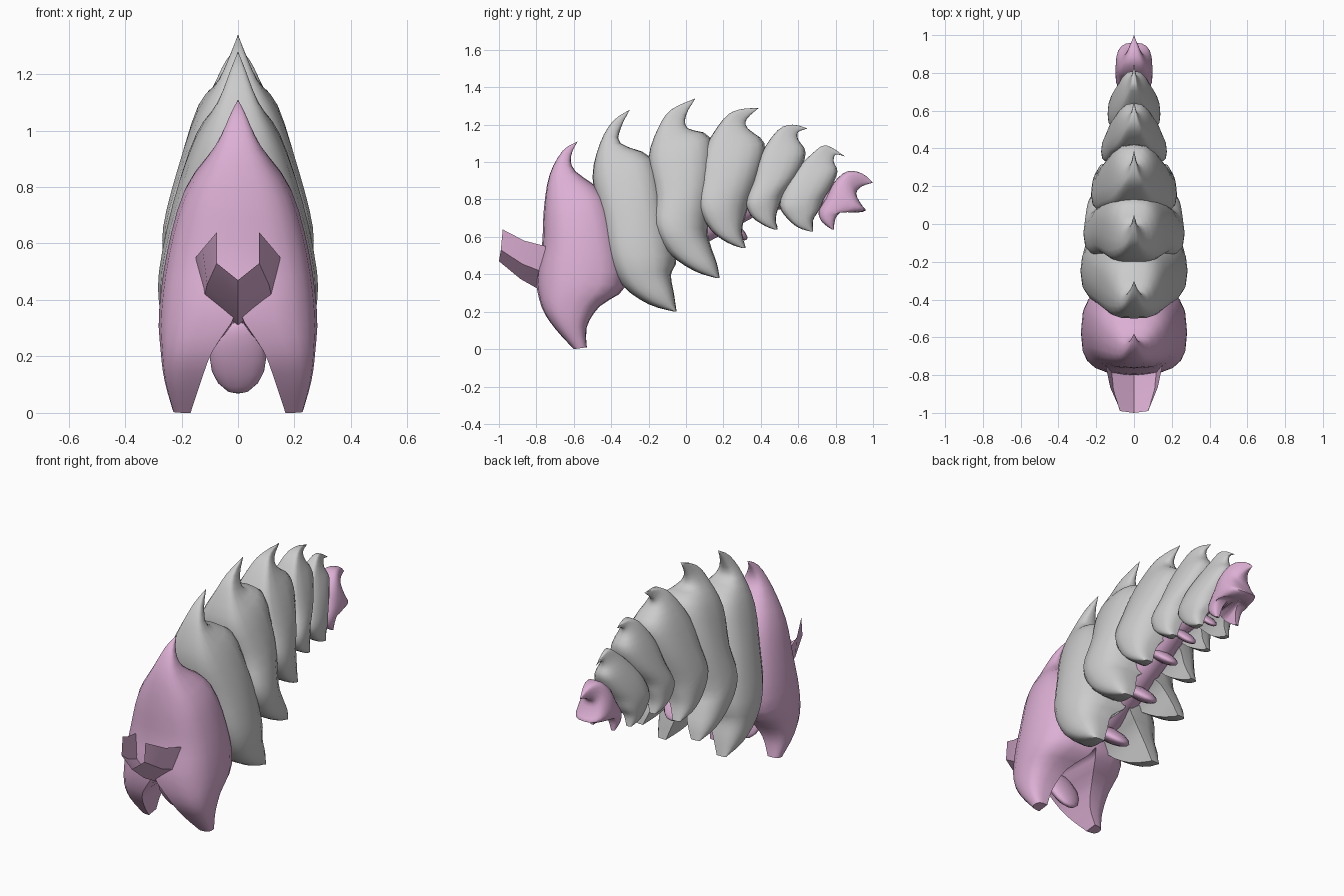
import bpy, bmesh, math
from mathutils import Vector

if "Cube" in bpy.data.objects:
    bpy.data.objects.remove(bpy.data.objects["Cube"])

pink = bpy.data.materials.new("pink")
pink.diffuse_color = (0.72, 0.43, 0.66, 1)
pink.use_nodes = True
pink.node_tree.nodes["Principled BSDF"].inputs["Base Color"].default_value = pink.diffuse_color

# Tapers from spike tip down to foot: outer half-width and inner leg gap
HEAD_W = [0, .11, .30, .68, .90, 1, .98, .93, .82]
BACK_W = [0, .10, .26, .55, .82, 1, .99, .93, .80]
TAIL_W = [0, .25, .55, .85, .98, 1, .98, .93, .80]
GAP = [0, 0, 0, 0, 0, 0, .32, .47, .60]


def spline(vals, sub=3):
    """Catmull-Rom resampling of a list of tuples."""
    p = [Vector(v) for v in vals]
    p = [p[0]] + p + [p[-1]]
    out = []
    for i in range(1, len(p) - 2):
        a, b, c, d = p[i - 1:i + 3]
        for k in range(sub):
            t = k / sub
            out.append(0.5 * (2 * b + (c - a) * t + (2 * a - 5 * b + 4 * c - d) * t * t
                              + (3 * b - a - 3 * c + d) * t ** 3))
    return out + [p[-2]]


def finish(ob, mat=None, angle=45):
    if mat:
        ob.data.materials.append(mat)
    bpy.ops.object.select_all(action='DESELECT')
    ob.select_set(True)
    bpy.context.view_layer.objects.active = ob
    bpy.ops.object.shade_smooth_by_angle(angle=math.radians(angle))


def new_object(name, bm):
    me = bpy.data.meshes.new(name)
    bm.to_mesh(me)
    bm.free()
    ob = bpy.data.objects.new(name, me)
    bpy.context.collection.objects.link(ob)
    return ob


def shell(name, width, front, back, skew=1.0, widths=BACK_W, mat=None):
    """Hooded plate with a top spike and two legs, lofted between side profiles.
    skew > 1 moves the widest part forward so the plate narrows to the rear."""
    fr, ba = spline(front), spline(back)
    taper = spline(list(zip(widths, GAP)))
    n = 10
    bm = bmesh.new()
    rows = []
    for f, b, wg in zip(fr, ba, taper):
        w, g = max(0, wg[0]) * width, max(0, wg[1]) * width
        row = []
        for j in range(n + 1):
            a = math.pi * j / n
            c = math.cos(a)
            s = max(0, math.sin(a)) ** .7 if 0 < j < n else 0
            u = (.5 - .5 * math.copysign(abs(c) ** .75, c)) ** skew
            p = f.lerp(b, u)
            row.append(bm.verts.new((g + (w - g) * s, p[0], p[1])))
        rows.append((row, g))
    for (r, g0), (q, g1) in zip(rows, rows[1:]):
        for j in range(n):
            bm.faces.new((r[j], r[j + 1], q[j + 1], q[j]))
        if g0 + g1 > 0:
            bm.faces.new((r[n], r[0], q[0], q[n]))
    bm.faces.new(rows[-1][0])
    bmesh.ops.remove_doubles(bm, verts=bm.verts, dist=1e-4)
    bmesh.ops.recalc_face_normals(bm, faces=bm.faces)
    ob = new_object(name, bm)
    ob.modifiers.new("mirror", 'MIRROR')
    finish(ob, mat)


# Head plate
shell("head_plate", .28,
      [(-.58, 1.11), (-.66, 1.06), (-.73, .93), (-.76, .75), (-.77, .55), (-.80, .37), (-.77, .22), (-.70, .11), (-.60, 0)],
      [(-.58, 1.11), (-.615, 1.03), (-.59, .95), (-.43, .82), (-.35, .58), (-.32, .34), (-.46, .23), (-.53, .12), (-.53, .01)],
      1.0, HEAD_W, pink)
# Grey back plates, front to rear
shell("back_plate_1", .28,
      [(-.30, 1.28), (-.39, 1.22), (-.46, 1.1), (-.50, .92), (-.46, .70), (-.43, .50), (-.34, .34), (-.20, .24), (-.06, .20)],
      [(-.30, 1.28), (-.345, 1.19), (-.35, 1.1), (-.18, 1.02), (-.11, .80), (-.05, .50), (-.08, .40), (-.065, .30), (-.05, .20)],
      1.15)
shell("back_plate_2", .265,
      [(.05, 1.34), (-.08, 1.28), (-.15, 1.18), (-.20, 1.02), (-.17, .82), (-.18, .67), (-.10, .52), (.04, .42), (.16, .38)],
      [(.05, 1.34), (0, 1.25), (.01, 1.18), (.13, 1.13), (.15, .90), (.12, .64), (.13, .56), (.165, .46), (.18, .38)],
      1.35)
shell("back_plate_3", .225,
      [(.39, 1.29), (.28, 1.28), (.20, 1.23), (.10, 1.07), (.07, .90), (.06, .77), (.13, .64), (.22, .57), (.30, .54)],
      [(.39, 1.29), (.325, 1.23), (.33, 1.18), (.42, 1.10), (.40, .95), (.34, .77), (.31, .69), (.30, .62), (.32, .54)],
      1.6)
shell("back_plate_4", .172,
      [(.65, 1.18), (.57, 1.20), (.49, 1.17), (.40, 1.04), (.36, .90), (.32, .79), (.35, .71), (.42, .66), (.47, .64)],
      [(.65, 1.18), (.60, 1.16), (.60, 1.12), (.64, 1.05), (.60, .93), (.53, .83), (.50, .77), (.48, .70), (.49, .64)],
      1.7)
shell("back_plate_5", .138,
      [(.85, 1.03), (.75, 1.09), (.68, 1.05), (.59, .96), (.53, .87), (.50, .77), (.54, .70), (.60, .65), (.66, .63)],
      [(.85, 1.03), (.80, 1.04), (.79, 1.0), (.81, .95), (.78, .87), (.74, .80), (.71, .74), (.68, .69), (.68, .63)],
      1.6)
# Tail plate
shell("tail_plate", .098,
      [(1.0, .89), (.94, .94), (.86, .95), (.79, .89), (.75, .81), (.71, .74), (.72, .69), (.75, .66), (.78, .64)],
      [(1.0, .89), (.94, .87), (.91, .83), (.94, .77), (.96, .74), (.90, .73), (.84, .74), (.80, .70), (.79, .64)],
      1.2, TAIL_W, pink)

# Open trough-shaped snout
bm = bmesh.new()
tip = [(-.075, -.98, .64), (-.075, -.99, .53), (0, -1, .47), (.075, -.99, .53), (.075, -.98, .64)]
root = [(-.15, -.75, .55), (-.12, -.76, .41), (0, -.77, .31), (.12, -.76, .41), (.15, -.75, .55)]
mid = []
for a, b in zip(tip, root):
    m = Vector(a).lerp(Vector(b), .5)
    mid.append((m.x * 1.12, m.y, m.z - .015))
loops = [[bm.verts.new(p) for p in ring] for ring in (tip, mid, root)]
for r, q in zip(loops, loops[1:]):
    for j in range(4):
        bm.faces.new((r[j], r[j + 1], q[j + 1], q[j]))
finish(new_object("snout", bm), pink, 30)

# Inner body core
cu = bpy.data.curves.new("body_core", 'CURVE')
cu.dimensions = '3D'
cu.bevel_depth = 1
cu.bevel_resolution = 3
cu.use_fill_caps = True
sp = cu.splines.new('POLY')
core = [(-.60, .42, .10), (-.20, .50, .10), (.10, .66, .09), (.40, .80, .07), (.62, .82, .06), (.80, .80, .04)]
sp.points.add(len(core) - 1)
for pt, (y, z, r) in zip(sp.points, core):
    pt.co = (0, y, z, 1)
    pt.radius = r
ob = bpy.data.objects.new("body_core", cu)
bpy.context.collection.objects.link(ob)
cu.materials.append(pink)

# Flat belly flaps sweeping down and back between the legs: y, z, half-width, half-length, tilt
flaps = [(-.60, .195, .10, .14, 25), (-.20, .36, .10, .14, 50), (.05, .51, .09, .12, 50),
         (.25, .65, .075, .10, 50), (.43, .70, .06, .08, 45), (.62, .72, .05, .07, 45)]
for i, (y, z, rx, rz, tilt) in enumerate(flaps):
    bpy.ops.mesh.primitive_uv_sphere_add(segments=12, ring_count=8, location=(0, y, z),
                                         rotation=(math.radians(tilt), 0, 0))
    ob = bpy.context.object
    ob.name = f"belly_flap_{i + 1}"
    ob.scale = (rx, rx * .42, rz)
    finish(ob, pink)
